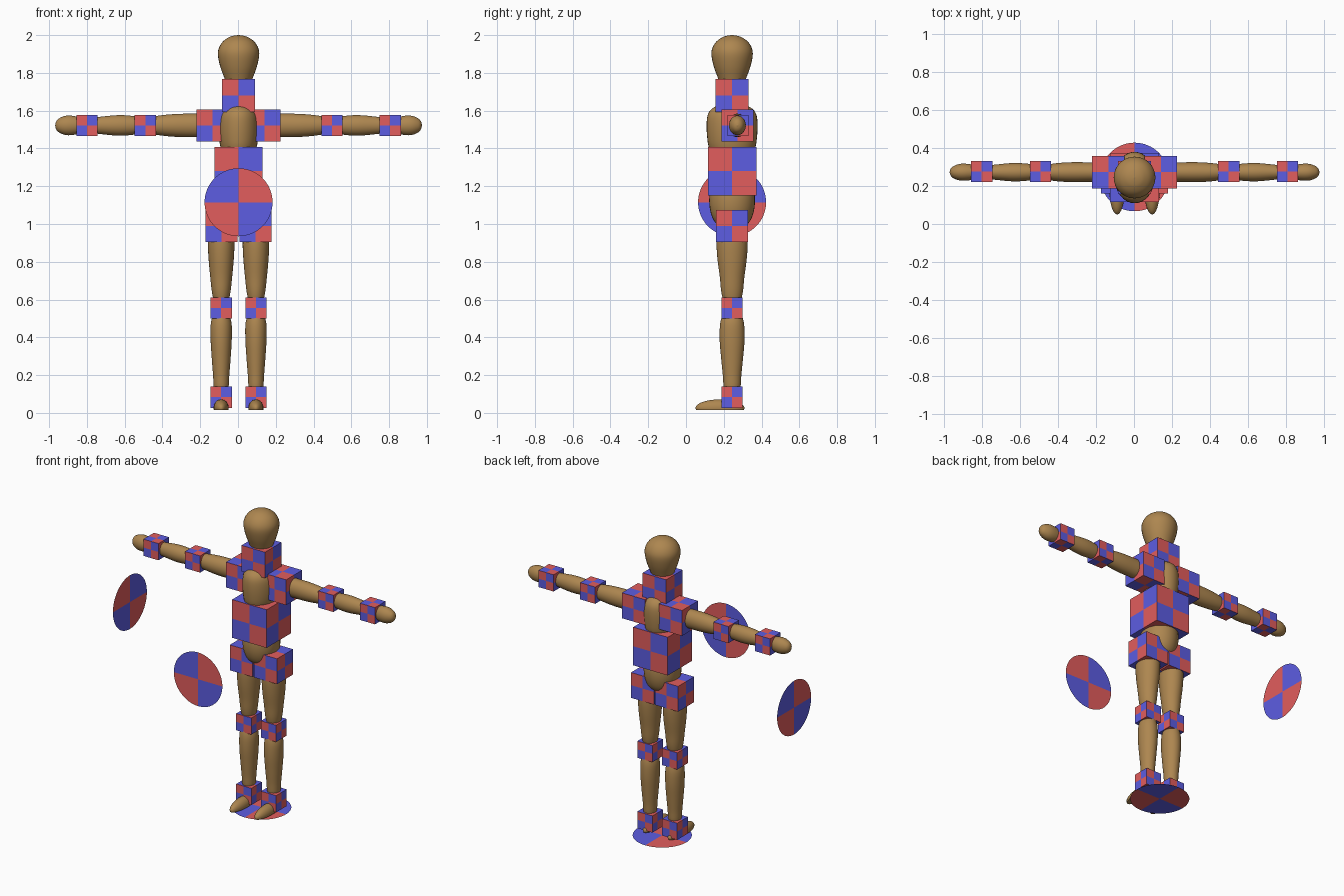
import bpy, bmesh
from math import sin, cos, pi
from mathutils import Vector

if "Cube" in bpy.data.objects:
    bpy.data.objects.remove(bpy.data.objects["Cube"])

CX, CY = 0.003, 0.244      # centre line of the figure
ARM_Y, ARM_Z = 0.272, 1.522
LEG_X = 0.092


def material(name, rgb):
    m = bpy.data.materials.new(name)
    m.diffuse_color = (*rgb, 1)
    m.use_nodes = True
    m.node_tree.nodes["Principled BSDF"].inputs["Base Color"].default_value = m.diffuse_color
    return m


WOOD = material("wood", (0.42, 0.24, 0.08))
RED = material("marker_red", (0.76, 0.11, 0.11))
BLUE = material("marker_blue", (0.11, 0.11, 0.76))


def finish(name, bm, mats):
    bmesh.ops.recalc_face_normals(bm, faces=bm.faces)
    me = bpy.data.meshes.new(name)
    bm.to_mesh(me)
    bm.free()
    for m in mats:
        me.materials.append(m)
    ob = bpy.data.objects.new(name, me)
    bpy.context.collection.objects.link(ob)
    return ob


def smooth_rows(rows, n=4):
    """Catmull-Rom through (t, ra, rb) rows."""
    p = [Vector(r) for r in rows]
    p = [p[0]] + p + [p[-1]]
    out = []
    for a, b, c, d in zip(p, p[1:], p[2:], p[3:]):
        for i in range(n):
            u = i / n
            out.append(0.5 * (2 * b + (c - a) * u + (2 * a - 5 * b + 4 * c - d) * u * u
                              + (3 * b - a - 3 * c + d) * u ** 3))
    return out + [p[-1]]


def turned(name, rows, place, sides=32):
    """Turned wooden piece: elliptical rings swept along an axis given by place(t, a, b)."""
    bm = bmesh.new()
    rings = []
    for t, ra, rb in smooth_rows(rows):
        ra, rb = max(ra, 0.002), max(rb, 0.002)
        rings.append([bm.verts.new(place(t, ra * cos(2 * pi * k / sides), rb * sin(2 * pi * k / sides)))
                      for k in range(sides)])
    for r, q in zip(rings, rings[1:]):
        for k in range(sides):
            j = (k + 1) % sides
            bm.faces.new((r[k], r[j], q[j], q[k]))
    bm.faces.new(rings[0])
    bm.faces.new(rings[-1])
    for f in bm.faces:
        f.smooth = True
    return finish(name, bm, [WOOD])


def cube(name, centre, size):
    """Joint cube with a 2x2 checker on every face."""
    bm = bmesh.new()
    bmesh.ops.create_cube(bm, size=size)
    bmesh.ops.subdivide_edges(bm, edges=bm.edges[:], cuts=1, use_grid_fill=True)
    bm.normal_update()
    for f in bm.faces:
        c, n = f.calc_center_median(), f.normal
        if abs(n.y) > 0.5:
            red = c.x * c.z * n.y > 0
        elif abs(n.x) > 0.5:
            red = c.y * c.z * n.x < 0
        else:
            red = c.x * c.y * n.z < 0
        f.material_index = 0 if red else 1
    finish(name, bm, [RED, BLUE]).location = centre


def disc(name, centre, u, v, flip, r=0.18, sides=64):
    """Flat quartered target disc in the plane u, v."""
    bm = bmesh.new()
    u, v = Vector(u), Vector(v)
    mid = bm.verts.new((0, 0, 0))
    rim = [bm.verts.new(r * (u * cos(2 * pi * k / sides) + v * sin(2 * pi * k / sides)))
           for k in range(sides)]
    for k in range(sides):
        f = bm.faces.new((mid, rim[k], rim[(k + 1) % sides]))
        f.material_index = (k * 4 // sides + flip) % 2
    finish(name, bm, [RED, BLUE]).location = centre


def foot(name, x):
    bm = bmesh.new()
    bmesh.ops.create_uvsphere(bm, u_segments=32, v_segments=16, radius=1)
    bmesh.ops.bisect_plane(bm, geom=bm.verts[:] + bm.edges[:] + bm.faces[:], dist=1e-4,
                           plane_co=(0, 0, -0.25), plane_no=(0, 0, 1), clear_inner=True)
    bmesh.ops.holes_fill(bm, edges=[e for e in bm.edges if e.is_boundary])
    for v in bm.verts:
        v.co = (v.co.x * 0.04 + x, v.co.y * 0.13 + 0.18, (v.co.z + 0.25) * 0.046 + 0.014)
    for f in bm.faces:
        f.smooth = len(f.verts) <= 4
    finish(name, bm, [WOOD])


def upright(x):
    return lambda t, a, b: (x + a, CY + b, t)


def sideways(s):
    return lambda t, a, b: (CX + s * t, ARM_Y + a, ARM_Z + b)


# Head, chest, pelvis
turned("head", [(1.62, .05, .05), (1.72, .058, .058), (1.77, .074, .074), (1.83, .096, .096),
                (1.89, .109, .109), (1.93, .105, .105), (1.965, .084, .084), (1.988, .052, .052),
                (1.997, .025, .025), (2.0, 0, 0)], upright(CX))
turned("chest", [(1.28, .04, .04), (1.33, .07, .085), (1.40, .094, .121), (1.46, .104, .132),
                 (1.53, .105, .135), (1.58, .097, .128), (1.612, .075, .105), (1.628, .045, .065),
                 (1.635, 0, 0)], upright(CX))
turned("pelvis", [(.965, 0, 0), (.972, .04, .045), (1.0, .078, .083), (1.04, .1, .107),
                  (1.10, .112, .12), (1.17, .108, .117), (1.24, .08, .09), (1.28, .04, .04)], upright(CX))
cube("neck_joint", (CX, CY, 1.68), 0.174)
cube("waist_joint", (CX, CY, 1.28), 0.256)

# Limbs on both sides
for s, side in ((-1, "left"), (1, "right")):
    arm, x = sideways(s), CX + s * LEG_X
    turned("upper_arm_" + side, [(.12, .04, .045), (.2, .05, .06), (.26, .052, .062), (.34, .052, .06),
                                 (.42, .046, .052), (.47, .035, .04), (.5, .01, .01)], arm)
    turned("forearm_" + side, [(.5, .01, .01), (.53, .038, .042), (.58, .046, .052), (.64, .048, .054),
                               (.71, .042, .048), (.77, .033, .038), (.805, .01, .01)], arm)
    turned("hand_" + side, [(.80, .01, .01), (.83, .034, .038), (.88, .044, .051), (.92, .043, .05),
                            (.952, .031, .036), (.966, .017, .02), (.971, 0, 0)], arm)
    turned("thigh_" + side, [(.57, .01, .01), (.59, .036, .042), (.64, .049, .057), (.72, .058, .065),
                             (.82, .067, .078), (.91, .07, .082), (.98, .06, .07), (1.03, .02, .02)], upright(x))
    turned("calf_" + side, [(.08, .02, .02), (.13, .038, .043), (.2, .043, .049), (.29, .05, .058),
                            (.39, .056, .066), (.48, .054, .062), (.54, .03, .04), (.56, .01, .01)], upright(x))
    foot("foot_" + side, x)

    cube("shoulder_joint_" + side, (CX + s * .138, ARM_Y, ARM_Z), 0.17)
    cube("elbow_joint_" + side, (CX + s * .494, ARM_Y + .004, ARM_Z), 0.112)
    cube("wrist_joint_" + side, (CX + s * .803, ARM_Y + .004, ARM_Z), 0.112)
    cube("hip_joint_" + side, (CX + s * .09, CY, .99), 0.17)
    cube("knee_joint_" + side, (x, CY, .555), 0.112)
    cube("ankle_joint_" + side, (x, CY, .083), 0.112)

# Target discs: front, side, floor
disc("front_disc", (CX, -0.427, 1.115), (1, 0, 0), (0, 0, 1), 0)
disc("side_disc", (-0.973, CY, 1.115), (0, 1, 0), (0, 0, 1), 1)
disc("floor_disc", (CX, 0.247, 0), (1, 0, 0), (0, 1, 0), 1)
